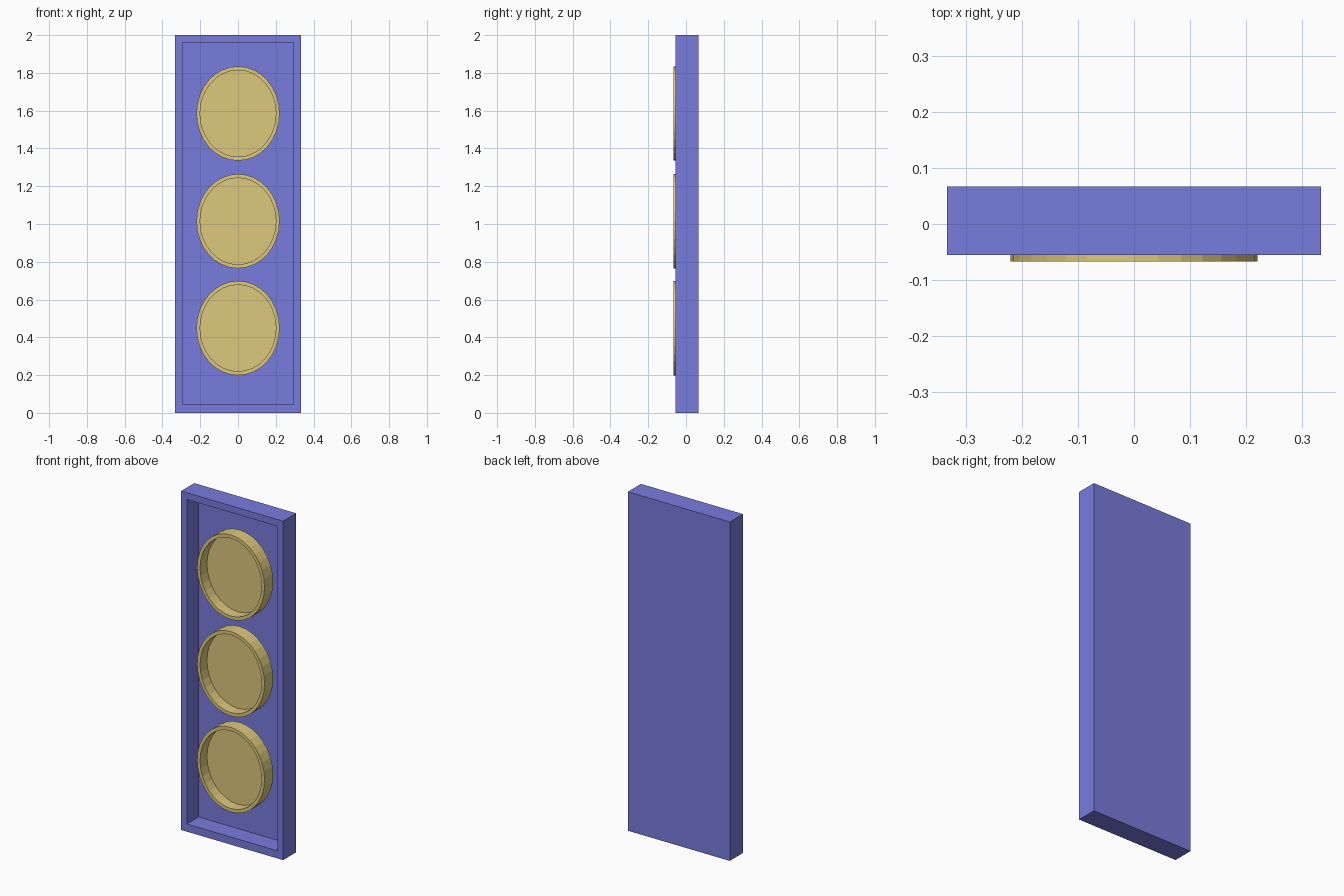
import bpy, bmesh, math

if "Cube" in bpy.data.objects:
    bpy.data.objects.remove(bpy.data.objects["Cube"])


def material(name, rgb):
    m = bpy.data.materials.new(name)
    m.diffuse_color = (*rgb, 1)
    m.use_nodes = True
    m.node_tree.nodes["Principled BSDF"].inputs["Base Color"].default_value = m.diffuse_color
    return m


def open_tray(name, outer, inner, front, floor, back, mat):
    """Closed solid with a recess facing -y; outer and inner are matching (x, z) outlines."""
    bm = bmesh.new()
    rings = [[bm.verts.new((x, y, z)) for x, z in outline]
             for outline, y in ((outer, back), (outer, front), (inner, front), (inner, floor))]
    n = len(outer)
    for a, b in zip(rings, rings[1:]):
        for i in range(n):
            j = (i + 1) % n
            bm.faces.new((a[i], a[j], b[j], b[i]))
    bm.faces.new(rings[0])
    bm.faces.new(rings[-1])
    bmesh.ops.recalc_face_normals(bm, faces=bm.faces)
    mesh = bpy.data.meshes.new(name)
    bm.to_mesh(mesh)
    bm.free()
    mesh.materials.append(mat)
    obj = bpy.data.objects.new(name, mesh)
    bpy.context.collection.objects.link(obj)
    return obj


def rect(half_x, z0, z1):
    return [(-half_x, z0), (half_x, z0), (half_x, z1), (-half_x, z1)]


def oval(rx, rz, cz, sides=32):
    return [(rx * math.cos(math.tau * i / sides), cz + rz * math.sin(math.tau * i / sides))
            for i in range(sides)]


blue = material("casing_blue", (0.19, 0.2, 0.72))
gold = material("lens_gold", (0.72, 0.58, 0.2))

# Hollow casing, open at the front
open_tray("casing", rect(0.333, 0, 2), rect(0.295, 0.045, 1.96), -0.055, 0.054, 0.067, blue)

# Three shallow oval cups standing in the casing
for label, z in (("lower", 0.449), ("middle", 1.015), ("upper", 1.585)):
    open_tray(label + "_lamp_cup", oval(0.22, 0.25, z), oval(0.201, 0.229, z),
              -0.067, -0.002, 0.013, gold)
